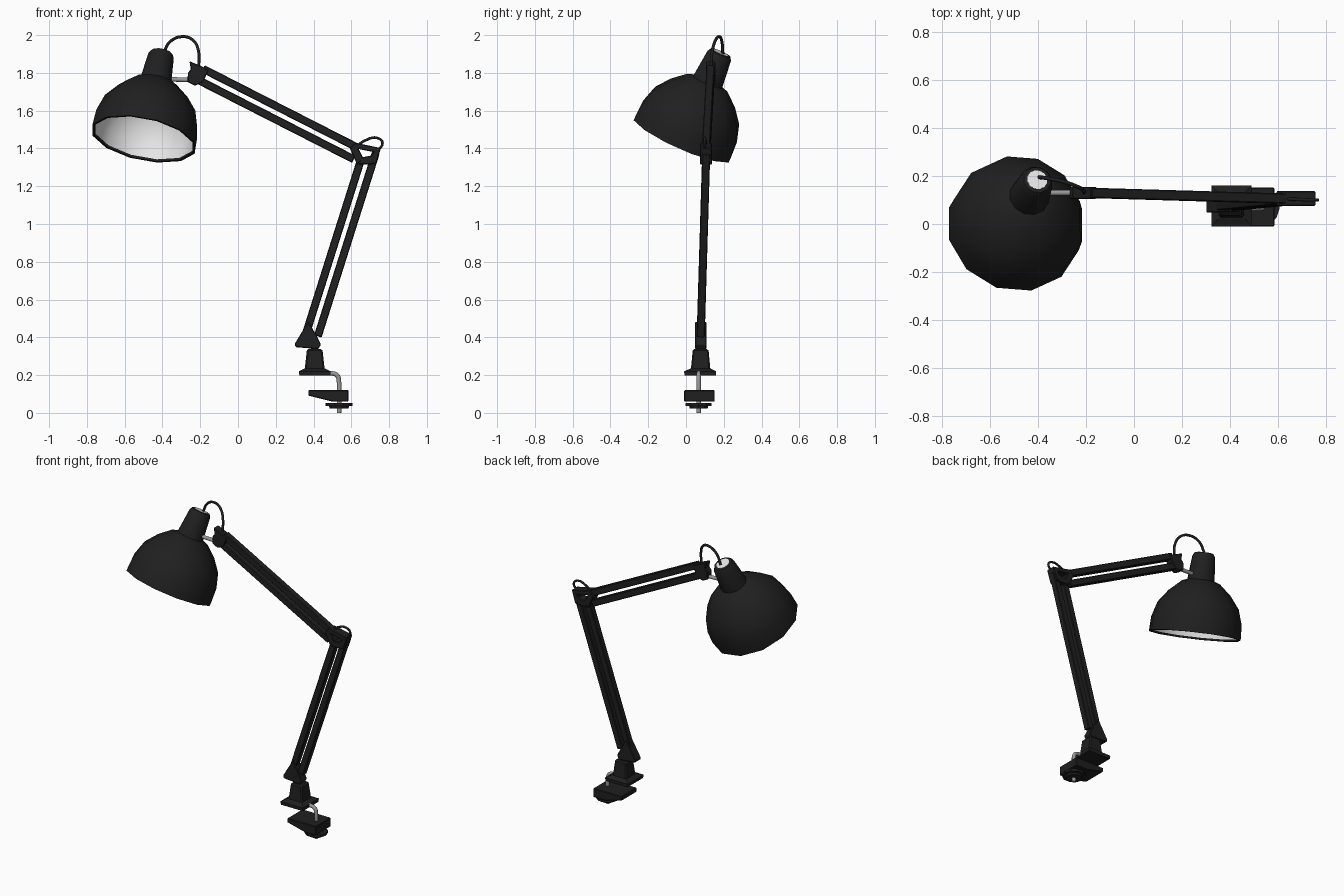
import bpy, bmesh, math
from mathutils import Vector, Matrix

if "Cube" in bpy.data.objects:
    bpy.data.objects.remove(bpy.data.objects["Cube"])


def material(name, rgb):
    m = bpy.data.materials.new(name)
    m.diffuse_color = (*rgb, 1)
    m.use_nodes = True
    m.node_tree.nodes["Principled BSDF"].inputs["Base Color"].default_value = m.diffuse_color
    return m


BLACK = material("matte_black", (0.014, 0.014, 0.014))
WHITE = material("lining_white", (0.8, 0.8, 0.8))
STEEL = material("steel_grey", (0.32, 0.32, 0.32))


def finish(name, bm, mat, smooth=None, bevel=0):
    me = bpy.data.meshes.new(name)
    bm.to_mesh(me)
    bm.free()
    ob = bpy.data.objects.new(name, me)
    bpy.context.collection.objects.link(ob)
    me.materials.append(mat)
    if bevel:
        b = ob.modifiers.new("bevel", 'BEVEL')
        b.width, b.segments = bevel, 1
    if smooth:
        bpy.ops.object.select_all(action='DESELECT')
        ob.select_set(True)
        bpy.context.view_layer.objects.active = ob
        bpy.ops.object.shade_smooth_by_angle(angle=math.radians(smooth))
    return ob


def loft(name, rings, mat, smooth=None, caps=(True, True), bevel=0):
    """Skin a list of closed rings of points."""
    bm = bmesh.new()
    vs = [[bm.verts.new(p) for p in r] for r in rings]
    n = len(vs[0])
    for a, b in zip(vs, vs[1:]):
        for j in range(n):
            k = (j + 1) % n
            bm.faces.new((a[j], a[k], b[k], b[j]))
    if caps[0]:
        bm.faces.new(vs[0][::-1])
    if caps[1]:
        bm.faces.new(vs[-1])
    if all(caps):
        bmesh.ops.recalc_face_normals(bm, faces=bm.faces)
    return finish(name, bm, mat, smooth, bevel)


def plate(name, outline, y0, y1, mat=BLACK, bevel=0.004):
    """Side outline in x/z given a depth in y."""
    return loft(name, [[(x, y, z) for x, z in outline] for y in (y0, y1)], mat, bevel=bevel)


def rect(x0, x1, y0, y1, z):
    return [(x0, y0, z), (x1, y0, z), (x1, y1, z), (x0, y1, z)]


def bar(name, p, q, width, depth):
    """Square bar from p to q, width measured in the front view."""
    p, q = Vector(p), Vector(q)
    d = (q - p).normalized()
    u = d.cross(Vector((0, 1, 0))).normalized() * width / 2
    v = d.cross(u).normalized() * depth / 2
    return loft(name, [[c + u + v, c - u + v, c - u - v, c + u - v] for c in ([*[p]][0], q)],
                BLACK, bevel=0.004)


def tube(name, pts, r, mat):
    cu = bpy.data.curves.new(name, 'CURVE')
    cu.dimensions = '3D'
    cu.bevel_depth, cu.bevel_resolution, cu.resolution_u = r, 2, 5
    cu.use_fill_caps = True
    sp = cu.splines.new('BEZIER')
    sp.bezier_points.add(len(pts) - 1)
    for b, p in zip(sp.bezier_points, pts):
        b.co = p
        b.handle_left_type = b.handle_right_type = 'AUTO'
    cu.materials.append(mat)
    ob = bpy.data.objects.new(name, cu)
    bpy.context.collection.objects.link(ob)
    return ob


# Lamp head: 12-sided lathe about a tilted axis
RIM = Vector((-0.5, -0.02, 1.45))
W = Vector((0.19, 0.40, 0.897)).normalized()
U = (Vector((1, 0, 0)) - W * W.x).normalized()
V = W.cross(U)


def head_part(name, profile, mat, caps, smooth=50):
    rings = []
    for r, t in profile:
        angs = [math.radians(15 + 30 * j) for j in range(12)]
        rings.append([RIM + W * t + (U * math.cos(a) + V * math.sin(a)) * r for a in angs])
    return loft(name, rings, mat, smooth, caps)


head_part("shade", [(0.270, 0.012), (0.272, 0), (0.285, 0), (0.281, 0.09), (0.252, 0.185),
                    (0.193, 0.262), (0.122, 0.325), (0.085, 0.34), (0.07, 0.487),
                    (0.058, 0.508), (0.042, 0.51)], BLACK, (False, False))
head_part("shade_lining", [(0.06, 0.47), (0.073, 0.33), (0.115, 0.312), (0.183, 0.252),
                           (0.241, 0.178), (0.269, 0.085), (0.272, 0.008)], WHITE, (True, False))
head_part("neck_cap", [(0.043, 0.50), (0.043, 0.511)], WHITE, (True, True), 30)

# Head joint, rod and cable
tube("head_rod", [(-0.40, 0.13, 1.768), (-0.25, 0.13, 1.762)], 0.012, STEEL)
plate("head_joint", [(-0.257, 1.862), (-0.20, 1.838), (-0.155, 1.815), (-0.185, 1.752),
                     (-0.228, 1.732), (-0.268, 1.752), (-0.265, 1.80), (-0.25, 1.82)], 0.105, 0.155)
tube("head_cable", [(-0.395, 0.195, 1.90), (-0.36, 0.19, 1.965), (-0.29, 0.175, 1.992),
                    (-0.235, 0.155, 1.97), (-0.21, 0.14, 1.92), (-0.208, 0.132, 1.83)], 0.008, BLACK)


# Arms: each is a pair of parallel bars
def arm(name, p, q, ends):
    p, q = Vector(p), Vector(q)
    d = (q - p).normalized()
    side = d.cross(Vector((0, 1, 0))).normalized()
    for s, label, end in ((1, "a", ends[0]), (-1, "b", ends[1])):
        o = side * 0.032 * s
        bar(f"{name}_bar_{label}", p + o, q + o + d * end, 0.042, 0.042)


arm("upper_arm", (-0.20, 0.13, 1.793), (0.61, 0.106, 1.38), (0.02, 0.02))
arm("lower_arm", (0.392, 0.078, 0.415), (0.675, 0.105, 1.31), (0.02, 0.08))

# Elbow: open frame with corner links and cable
Y0, Y1 = 0.075, 0.137
plate("elbow_top", [(0.60, 1.405), (0.622, 1.43), (0.757, 1.402), (0.745, 1.375)], Y0, Y1)
plate("elbow_left", [(0.592, 1.40), (0.622, 1.43), (0.665, 1.345), (0.63, 1.315)], Y0, Y1)
plate("elbow_bottom", [(0.63, 1.315), (0.655, 1.352), (0.715, 1.365), (0.715, 1.315)], Y0, Y1)
plate("elbow_right", [(0.69, 1.33), (0.722, 1.39), (0.757, 1.402), (0.73, 1.315)], Y0, Y1)
tube("elbow_cable", [(0.62, 0.105, 1.405), (0.675, 0.103, 1.443), (0.735, 0.10, 1.456),
                     (0.765, 0.10, 1.43), (0.735, 0.10, 1.385)], 0.007, BLACK)

# Base joint
plate("base_joint", [(0.372, 0.485), (0.30, 0.365), (0.305, 0.348), (0.425, 0.338),
                     (0.44, 0.362), (0.415, 0.41)], 0.048, 0.108)
tube("swivel_pin", [(0.405, 0.077, 0.30), (0.405, 0.077, 0.36)], 0.018, BLACK)

# Pedestal and upper clamp plate
loft("pedestal", [rect(0.352, 0.46, 0.025, 0.13, 0.22), rect(0.365, 0.447, 0.036, 0.119, 0.338)],
     BLACK, bevel=0.008)
loft("clamp_plate", [rect(0.325, 0.488, -0.008, 0.158, 0.198), rect(0.322, 0.49, -0.01, 0.16, 0.22),
                     rect(0.35, 0.462, 0.022, 0.133, 0.234)], BLACK)

# Clamp screw, jaw and turning knob
tube("clamp_rod", [(0.45, 0.067, 0.21), (0.49, 0.067, 0.21), (0.525, 0.067, 0.198),
                   (0.535, 0.067, 0.16), (0.535, 0.067, 0.08), (0.535, 0.067, 0.0)], 0.012, STEEL)
plate("clamp_jaw", [(0.372, 0.12), (0.372, 0.092), (0.50, 0.06), (0.585, 0.06), (0.585, 0.12)],
      -0.01, 0.152)


def disc(r, z):
    return [(0.535 + r * math.cos(a), 0.067 + r * math.sin(a), z)
            for a in (2 * math.pi * j / 10 for j in range(10))]


loft("clamp_knob", [disc(0.05, 0.024), disc(0.053, 0.036), disc(0.072, 0.037), disc(0.072, 0.052)], BLACK)
